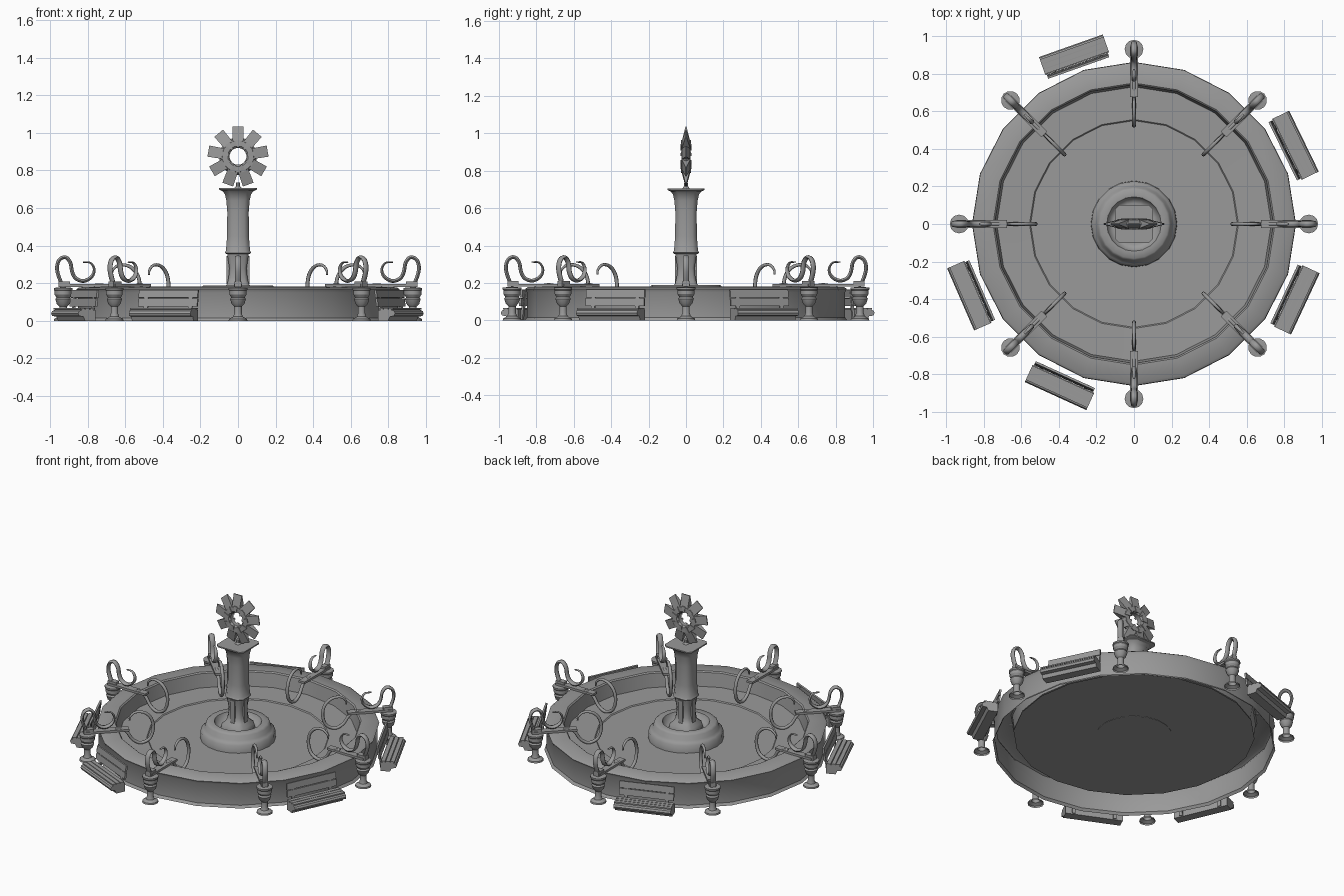
import bpy, bmesh, math
from mathutils import Vector, Matrix

if "Cube" in bpy.data.objects:
    bpy.data.objects.remove(bpy.data.objects["Cube"])

TAU = 2 * math.pi
stone = bpy.data.materials.new("dark_grey")
stone.diffuse_color = (.32, .32, .32, 1)
stone.use_nodes = True
stone.node_tree.nodes["Principled BSDF"].inputs["Base Color"].default_value = stone.diffuse_color


def finish(name, bm, angle=32, matrix=None, smooth=True):
    bmesh.ops.remove_doubles(bm, verts=bm.verts, dist=1e-5)
    bmesh.ops.recalc_face_normals(bm, faces=bm.faces)
    me = bpy.data.meshes.new(name)
    bm.to_mesh(me)
    bm.free()
    me.materials.append(stone)
    if smooth:
        me.polygons.foreach_set("use_smooth", [True] * len(me.polygons))
        me.set_sharp_from_angle(angle=math.radians(angle))
    ob = bpy.data.objects.new(name, me)
    bpy.context.collection.objects.link(ob)
    if matrix:
        ob.matrix_world = matrix
    return ob


def loft(bm, rings, cap=True, loop=False):
    """Skin a list of equal-length closed rings of points."""
    vs = [[bm.verts.new(p) for p in r] for r in rings]
    pairs = list(zip(vs, vs[1:])) + ([(vs[-1], vs[0])] if loop else [])
    for a, b in pairs:
        n = len(a)
        for i in range(n):
            bm.faces.new((a[i], a[(i + 1) % n], b[(i + 1) % n], b[i]))
    if cap and not loop:
        bm.faces.new(vs[0])
        bm.faces.new(vs[-1])


def circle(r, z, n):
    return [(r * math.sin(TAU * i / n), r * math.cos(TAU * i / n), z) for i in range(n)]


def lathe(bm, profile, n, cap=True, loop=False):
    loft(bm, [circle(r, z, n) for r, z in profile], cap, loop)


def chamfered_square(h, z, c=0.3):
    k = h * (1 - c)
    return [(h, -k, z), (h, k, z), (k, h, z), (-k, h, z),
            (-h, k, z), (-h, -k, z), (-k, -h, z), (k, -h, z)]


def box(bm, center, size, tilt=0):
    m = Matrix.Translation(center) @ Matrix.Rotation(tilt, 4, 'Y') @ Matrix.Diagonal((*size, 1))
    bmesh.ops.create_cube(bm, size=1, matrix=m)


def smooth_path(pts, steps=4):
    """Catmull-Rom through (r, z) points."""
    p = [Vector((a, 0, b)) for a, b in pts]
    p = [2 * p[0] - p[1]] + p + [2 * p[-1] - p[-2]]
    out = []
    for i in range(1, len(p) - 2):
        a, b, c, d = p[i - 1:i + 3]
        for s in range(steps):
            t = s / steps
            out.append(0.5 * (2 * b + (c - a) * t + (2 * a - 5 * b + 4 * c - d) * t * t
                              + (3 * b - a - 3 * c + d) * t ** 3))
    return out + [p[-2]]


def sweep(bm, pts, thick, wide, end=1.0):
    """Elliptical tube along a path in the xz plane, tapering at the end."""
    path, rings = smooth_path(pts), []
    for i, q in enumerate(path):
        t = (path[min(i + 1, len(path) - 1)] - path[max(i - 1, 0)]).normalized()
        nrm = Vector((-t.z, 0, t.x))
        f = i / (len(path) - 1)
        k = 1 if f < 0.7 else 1 + (end - 1) * (f - 0.7) / 0.3
        rings.append([q + nrm * thick * k * math.cos(TAU * j / 8)
                      + Vector((0, wide * k * math.sin(TAU * j / 8), 0)) for j in range(8)])
    loft(bm, rings)


def wedge(bm, a, r0, r1, w0, w1, d0, d1, zc):
    """Radial block in the xz plane with its own width and depth at each end."""
    u, v = Vector((math.sin(a), 0, math.cos(a))), Vector((math.cos(a), 0, -math.sin(a)))
    c = Vector((0, 0, zc))
    rings = [[c + u * r + v * w * sx + Vector((0, d * sy, 0))
              for sx, sy in ((-1, -1), (1, -1), (1, 1), (-1, 1))]
             for r, w, d in ((r0, w0, d0), (r1, w1, d1))]
    loft(bm, rings)


def copies(ob, angles):
    for i, a in enumerate(angles):
        o = ob if i == 0 else ob.copy()
        if i:
            bpy.context.collection.objects.link(o)
        o.rotation_euler = (0, 0, math.radians(a))


# basin: hollow skirt, wide rim, stepped floor
bm = bmesh.new()
lathe(bm, [(.862, 0), (.85, .016), (.85, .15), (.86, .168), (.845, .178), (.75, .182), (.742, .175),
           (.73, .085), (.556, .082), (.55, .076), (.2, .076)], 20, cap=False)
finish("basin", bm)
bm = bmesh.new()
bm.faces.new([bm.verts.new(p) for p in circle(.735, .074, 20)])
finish("basin_underside", bm)

# round plinth with a shallow bowl around the column
bm = bmesh.new()
lathe(bm, [(.23, .072), (.228, .125), (.215, .137), (.203, .15), (.195, .178), (.183, .189),
           (.145, .187), (.13, .15), (.11, .145), (.01, .145)], 20)
finish("plinth", bm, 62)

# column: waisted pedestal, shaft and square flared capital
bm = bmesh.new()
loft(bm, [chamfered_square(h, z) for h, z in
          [(.085, .145), (.08, .175), (.058, .195), (.05, .23), (.046, .28), (.055, .34), (.058, .36)]])
for i in range(4):
    a = i * TAU / 4
    m = Matrix.Rotation(a, 4, 'Z') @ Matrix.Translation((.05, 0, .27))
    bmesh.ops.create_cube(bm, size=1, matrix=m @ Matrix.Diagonal((.02, .03, .15, 1)))
finish("pedestal", bm, 50)
bm = bmesh.new()
loft(bm, [chamfered_square(h, z, .42) for h, z in
          [(.062, .355), (.07, .362), (.064, .375), (.058, .45), (.057, .58), (.062, .64),
           (.07, .675), (.085, .692)]])
loft(bm, [chamfered_square(h, z, .2) for h, z in [(.085, .69), (.1, .698), (.1, .706)]])
finish("column", bm, 55)

# flower-like gear on top: ring hub, nine flaring teeth, raised studs
Z = .875
bm = bmesh.new()
lathe(bm, [(.045, -.014), (.055, -.024), (.084, -.024), (.1, 0), (.084, .024), (.055, .024), (.045, .014)],
      18, loop=True)
finish("gear_hub", bm, matrix=Matrix.Translation((0, 0, Z)) @ Matrix.Rotation(math.pi / 2, 4, 'X'))
bm = bmesh.new()
for i in range(9):
    wedge(bm, i * TAU / 9, .075, .16, .028, .03, .024, .003, Z)
    wedge(bm, i * TAU / 9, .048, .088, .006, .013, .03, .026, Z)
finish("gear_teeth", bm, smooth=False)
bm = bmesh.new()
lathe(bm, [(.025, .7), (.012, .715), (.01, .735)], 8)
finish("gear_pin", bm)

# eight water spouts around the rim: stand, flat arm, S scroll and looped nozzle
ring = [45 * i for i in range(8)]
bm = bmesh.new()
lathe(bm, [(.05, 0), (.048, .01), (.026, .022), (.02, .04), (.02, .075), (.034, .09), (.042, .115),
           (.036, .125), (.046, .14), (.046, .16), (.05, .165), (.05, .175), (.002, .18)], 12, cap=False)
bmesh.ops.translate(bm, verts=bm.verts, vec=(.93, 0, 0))
copies(finish("spout_stand", bm), ring)

bm = bmesh.new()
box(bm, (.81, 0, .188), (.27, .044, .014))
box(bm, (.925, 0, .195), (.06, .036, .03))
copies(finish("spout_arm", bm), ring)

bm = bmesh.new()
sweep(bm, [(.935, .19), (.955, .24), (.963, .285), (.95, .325), (.918, .338), (.892, .31), (.882, .26),
           (.862, .225), (.82, .212), (.778, .235), (.765, .275), (.785, .308), (.825, .312)],
      .01, .017, .35)
copies(finish("spout_scroll", bm, 50), ring)

bm = bmesh.new()
sweep(bm, [(.76, .188), (.71, .186), (.68, .16), (.65, .115), (.6, .09), (.545, .115), (.523, .18),
           (.535, .245), (.575, .288), (.63, .297), (.665, .272), (.67, .245)],
      .01, .011, .5)
copies(finish("spout_nozzle", bm, 50), ring)

# five low benches facing outward: solid moulded seat and slatted back
bm = bmesh.new()
seat = [(.905, .058), (.975, .062), (1.0, .052), (1.006, .04), (1.0, .026), (.975, .022), (.965, 0), (.905, 0)]
loft(bm, [[(r, y, z) for r, z in seat] for y in (-.18, .18)])
for y in (-.13, .13):
    box(bm, (.895, y, .08), (.012, .022, .15), -.12)
for i in range(3):
    box(bm, (.922 + .029 * i, 0, .063), (.025, .36, .008))
for i in range(2):
    box(bm, (.895 - .006 * i, 0, .097 + .046 * i), (.012, .345, .042), -.12)
copies(finish("bench", bm, smooth=False), [26, 109.5, 203.5, 245.5, -25])
